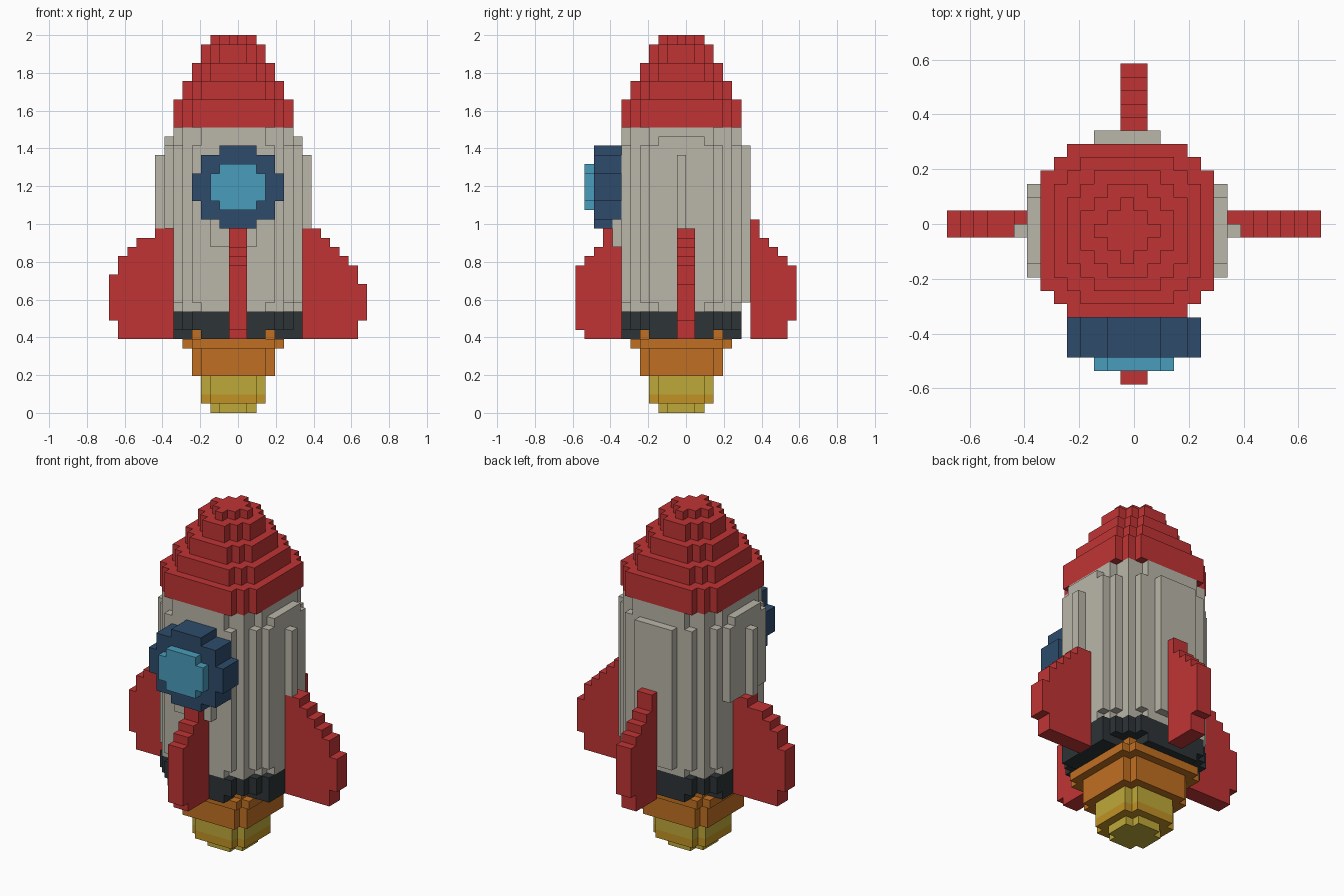
import bpy, bmesh
from mathutils import Vector

cube = bpy.data.objects.get("Cube")
if cube:
    bpy.data.objects.remove(cube, do_unlink=True)

U = 2 / 41  # size of one block


def material(name, hex_colour):
    lin = []
    for i in (0, 2, 4):
        c = int(hex_colour[i:i + 2], 16) / 255
        lin.append(c / 12.92 if c < 0.04045 else ((c + 0.055) / 1.055) ** 2.4)
    m = bpy.data.materials.new(name)
    m.use_nodes = True
    m.diffuse_color = (*lin, 1)
    for node in m.node_tree.nodes:
        if node.type == 'BSDF_PRINCIPLED':
            node.inputs["Base Color"].default_value = (*lin, 1)
    return m


RED = material("red", "C03434")
GREY = material("warm grey", "BAB6A9")
DARK = material("charcoal", "2D3437")
NAVY = material("navy", "2D4B6B")
GLASS = material("light blue", "4A9CBC")
ORANGE = material("orange", "C07022")
YELLOW = material("yellow", "BFA93A")
AMBER = material("amber", "C09224")


def disc(radius, limit):
    """Block cells of a stepped disc, centred half a block off the origin."""
    r = range(-radius, radius + 1)
    return {(i - 1, j - 1) for i in r for j in r if i * i + j * j <= limit}


def rect(a0, a1, b0, b1):
    return {(a, b) for a in range(a0, a1) for b in range(b0, b1)}


def build(name, mat, layers, axis='z'):
    """Extrude each (cells, low, high) layer along the axis into one object."""
    place = {'z': lambda a, b, c: (a, b, c),
             'y': lambda a, b, c: (a, c, b),
             'x': lambda a, b, c: (c, a, b)}[axis]
    bm = bmesh.new()
    for cells, low, high in layers:
        part = bmesh.new()

        def quad(*pts):
            part.faces.new([part.verts.new(Vector(place(*p)) * U) for p in pts])

        for a, b in cells:
            for c in (low, high):
                quad((a, b, c), (a + 1, b, c), (a + 1, b + 1, c), (a, b + 1, c))
            for da, db, p, q in ((-1, 0, (a, b), (a, b + 1)),
                                 (1, 0, (a + 1, b), (a + 1, b + 1)),
                                 (0, -1, (a, b), (a + 1, b)),
                                 (0, 1, (a, b + 1), (a + 1, b + 1))):
                if (a + da, b + db) not in cells:
                    quad((*p, low), (*q, low), (*q, high), (*p, high))
        bmesh.ops.remove_doubles(part, verts=part.verts, dist=U * 0.01)
        bmesh.ops.recalc_face_normals(part, faces=part.faces)
        bmesh.ops.dissolve_limit(part, angle_limit=0.01, verts=part.verts,
                                 edges=part.edges)
        tmp = bpy.data.meshes.new("tmp")
        part.to_mesh(tmp)
        part.free()
        bm.from_mesh(tmp)
        bpy.data.meshes.remove(tmp)
    mesh = bpy.data.meshes.new(name)
    bm.to_mesh(mesh)
    bm.free()
    mesh.materials.append(mat)
    obj = bpy.data.objects.new(name, mesh)
    bpy.context.collection.objects.link(obj)
    return obj


# Stepped nose cone
build("nose_cone", RED, [(disc(6, 52), 31, 34), (disc(5, 34), 34, 36),
                         (disc(4, 20), 36, 38), (disc(3, 10), 38, 40),
                         (disc(2, 4), 40, 41)])

# Hull and its raised panels
build("hull", GREY, [(disc(6, 51), 11, 12), (disc(6, 52), 12, 29),
                     (disc(6, 51), 29, 30), (disc(6, 50), 30, 31)])
build("left_panel", GREY, [(rect(6, 7, -3, 2), 11, 12), (rect(6, 7, -4, 3), 12, 29),
                           (rect(6, 7, -3, 2), 29, 30), (rect(7, 8, -1, 0), 20, 28)])
build("right_panel", GREY, [(rect(-8, -7, -4, 3), 20, 29),
                            (rect(-8, -7, -3, 2), 29, 30),
                            (rect(-9, -8, -1, 0), 20, 28)])
build("back_panel", GREY, [(rect(-3, 2, 6, 7), 12, 29)])
build("front_panel", GREY, [(rect(-3, 2, -8, -7), 18, 21)])

# Dark base ring with notched lower corners
full = disc(6, 52)
notched = {(a, b) for a, b in full if min(abs(a + 1), abs(b + 1)) < 4}
build("base_ring", DARK, [(notched, 8, 9), (full, 9, 11),
                          (rect(6, 7, -4, 3), 8, 11)])

# Engine flame, from the wide collar down to the tip
corners = {(a, b) for a in (-5, 3) for b in (-5, 3)}
build("flame_collar", ORANGE, [(corners, 8, 9), (disc(5, 41), 7, 8),
                               (disc(4, 25), 4, 7)])
build("flame_middle", YELLOW, [(disc(3, 13), 2, 4)])
build("flame_band", AMBER, [(disc(3, 13), 1, 2)])
build("flame_tip", YELLOW, [(disc(2, 5), 0, 1)])

# Round window on the front
frame = rect(-2, 2, 20, 29) | rect(-4, 4, 21, 28) | rect(-5, 5, 23, 26)
pane = rect(-2, 2, 22, 27) | rect(-3, 3, 23, 26)
build("window_frame", NAVY, [(frame, -10, -7)], 'y')
build("window_glass", GLASS, [(pane, -11, -10)], 'y')


# Fins: one (bottom, top) pair per block column, counted along the axis
def fin(name, start, columns, axis):
    cells = set()
    for i, (bottom, top) in enumerate(columns):
        cells |= rect(start + i, start + i + 1, bottom, top)
    build(name, RED, [(cells, -1, 1)], axis)


fin("left_fin", 7, [(8, 20), (8, 20), (8, 19), (8, 18), (8, 17), (8, 16), (10, 14)], 'y')
fin("right_fin", -14, [(10, 15), (8, 17), (8, 18), (8, 19), (8, 19), (8, 20), (8, 20)], 'y')
fin("back_fin", 7, [(8, 21), (8, 19), (8, 18), (8, 17), (10, 16)], 'x')
fin("front_fin", -12, [(9, 16), (8, 17), (8, 18), (8, 20), (8, 18)], 'x')
